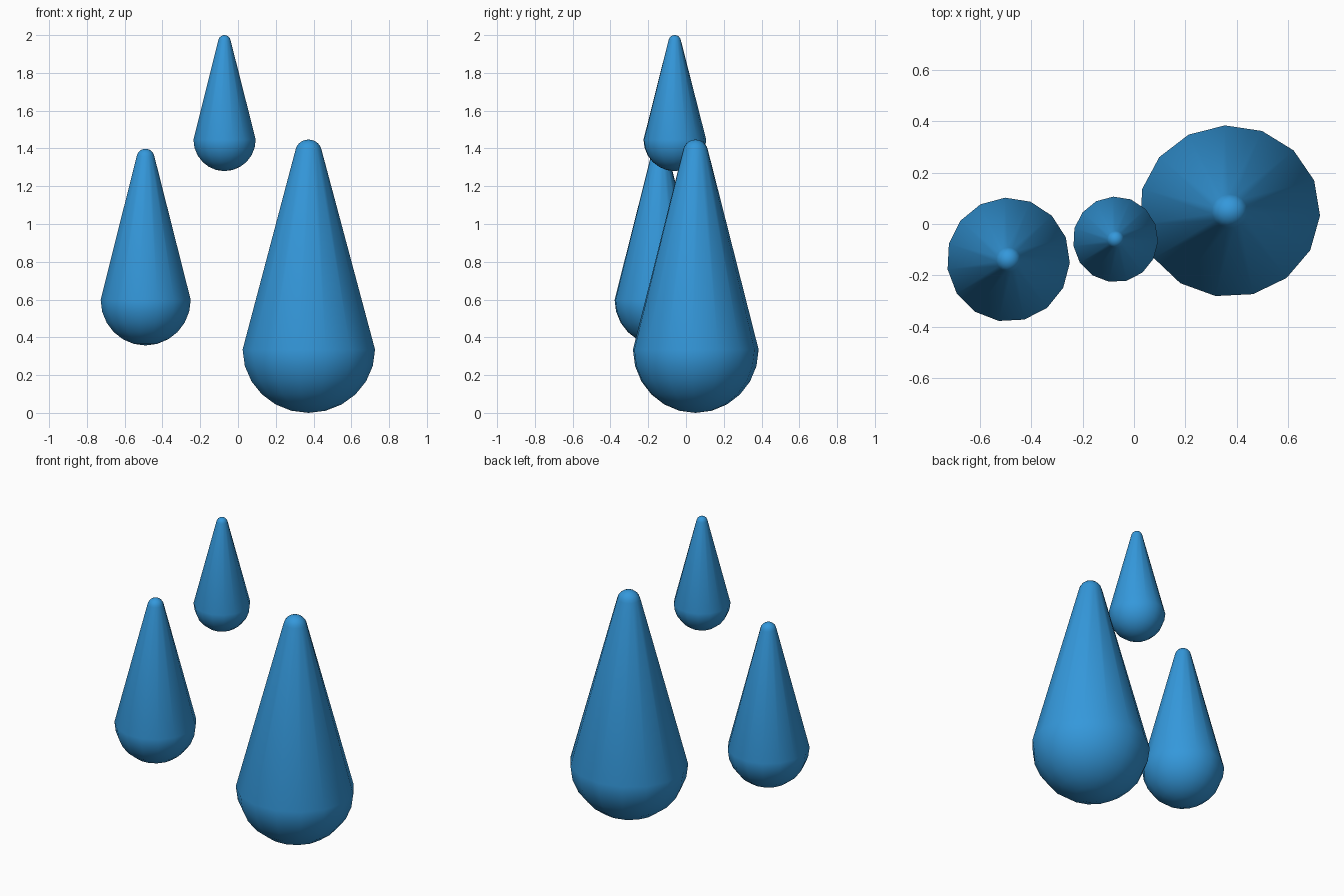
import bpy, bmesh, math
from mathutils import Matrix

if "Cube" in bpy.data.objects:
    bpy.data.objects.remove(bpy.data.objects["Cube"])

SIDES = 15
START = math.radians(-3)

blue = bpy.data.materials.new("water blue")
blue.diffuse_color = (0.0343, 0.314, 0.708, 1)
blue.use_nodes = True
blue.node_tree.nodes["Principled BSDF"].inputs["Base Color"].default_value = blue.diffuse_color


def drop_profile():
    """Outline (radius, z) of a drop whose belly radius is 1."""
    pts = []
    for i in range(1, 7):                      # round belly
        a = math.radians(-90 + 15 * i)
        pts.append((math.cos(a), 1 + math.sin(a)))
    for i in range(5):                         # small round tip
        a = math.radians(10 + 16 * i)
        pts.append((0.2 * math.cos(a), 4.12 + 0.2 * math.sin(a)))
    return pts


def make_drop(name, centre, scale):
    bm = bmesh.new()
    rings = []
    for r, z in drop_profile():
        rings.append([bm.verts.new((r * math.cos(START + math.tau * k / SIDES),
                                    r * math.sin(START + math.tau * k / SIDES), z))
                      for k in range(SIDES)])
    bottom = bm.verts.new((0, 0, 0))
    top = bm.verts.new((0, 0, 4.32))
    for k in range(SIDES):
        n = (k + 1) % SIDES
        bm.faces.new((bottom, rings[0][n], rings[0][k]))
        for a, b in zip(rings, rings[1:]):
            bm.faces.new((a[k], a[n], b[n], b[k]))
        bm.faces.new((rings[-1][k], rings[-1][n], top))
    bm.transform(Matrix.Translation(centre) @ Matrix.Diagonal((*scale, 1)))
    bmesh.ops.recalc_face_normals(bm, faces=bm.faces)
    for f in bm.faces:
        f.smooth = True
    mesh = bpy.data.meshes.new(name)
    bm.to_mesh(mesh)
    bm.free()
    mesh.materials.append(blue)
    bpy.context.collection.objects.link(bpy.data.objects.new(name, mesh))


# Three drops: the large one is slightly wider in x
make_drop("large_drop", (0.373, 0.05, 0.0), (0.353, 0.335, 0.335))
make_drop("medium_drop", (-0.49, -0.139, 0.357), (0.24, 0.242, 0.241))
make_drop("small_drop", (-0.072, -0.06, 1.28), (0.166, 0.167, 0.1667))
